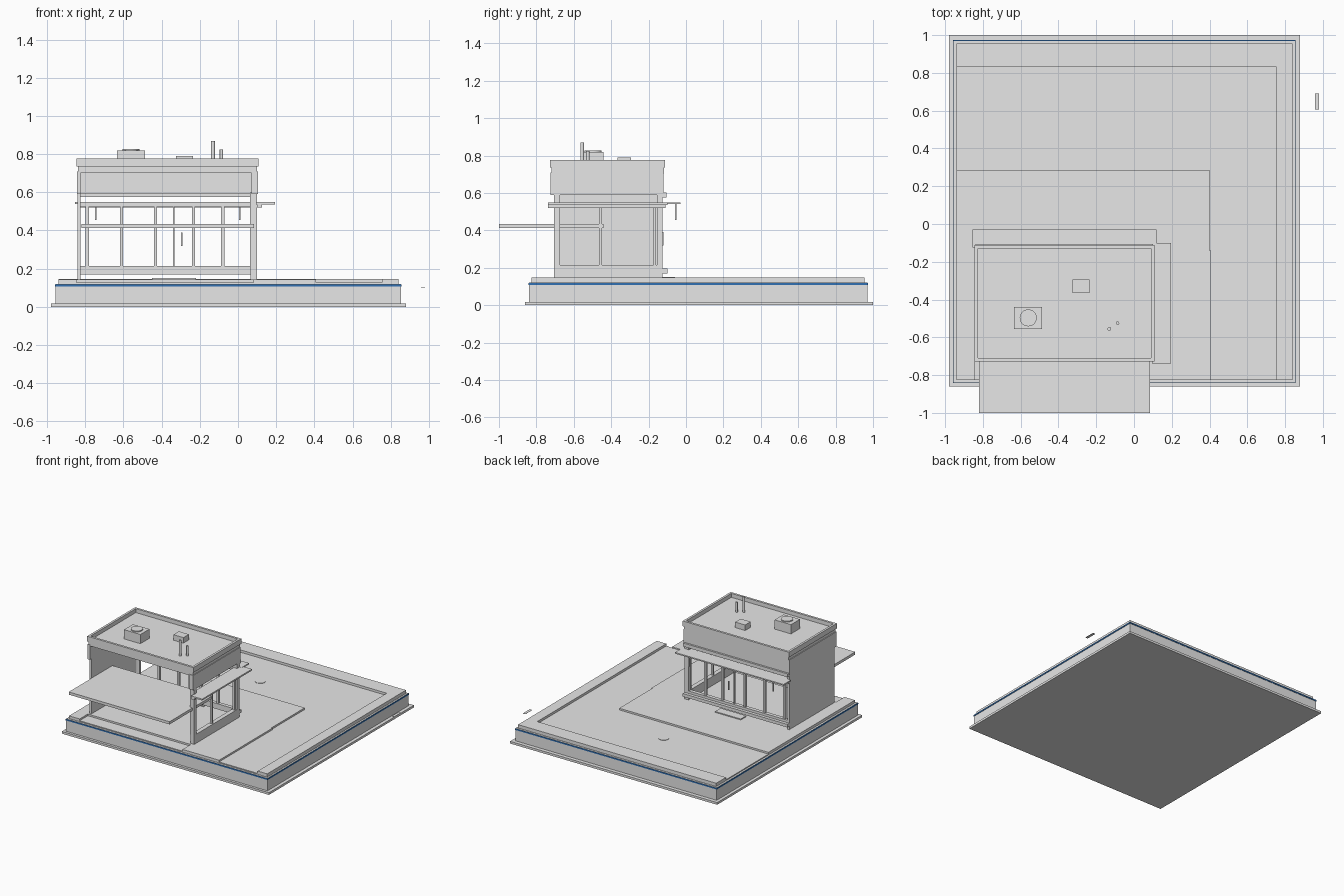
import bpy

if "Cube" in bpy.data.objects:
    bpy.data.objects.remove(bpy.data.objects["Cube"], do_unlink=True)


def material(name, rgb):
    m = bpy.data.materials.new(name)
    m.use_nodes = True
    m.diffuse_color = (*rgb, 1)
    m.node_tree.nodes["Principled BSDF"].inputs["Base Color"].default_value = (*rgb, 1)
    return m


GREY = material("plain_grey", (0.8, 0.8, 0.8))
BLUE = material("trim_blue", (0.03, 0.16, 0.45))


def box(name, xs, ys, zs, mat=GREY):
    """Box given by its range on each axis."""
    corners = [(x, y, z) for z in zs for y in ys for x in xs]
    faces = [(0, 2, 3, 1), (4, 5, 7, 6), (0, 1, 5, 4),
             (2, 6, 7, 3), (0, 4, 6, 2), (1, 3, 7, 5)]
    mesh = bpy.data.meshes.new(name)
    mesh.from_pydata(corners, [], faces)
    mesh.materials.append(mat)
    ob = bpy.data.objects.new(name, mesh)
    bpy.context.collection.objects.link(ob)
    return ob


def cylinder(name, x, y, r, z0, z1, sides=16):
    bpy.ops.mesh.primitive_cylinder_add(vertices=sides, radius=r, depth=z1 - z0,
                                        location=(x, y, (z0 + z1) / 2))
    ob = bpy.context.object
    ob.name = name
    ob.data.materials.append(GREY)
    bpy.ops.object.shade_smooth_by_angle()


def ring(name, xs, ys, zs, t, mat=GREY):
    """Four walls of thickness t just inside a rectangle."""
    (x0, x1), (y0, y1) = xs, ys
    box(name + "_front", xs, (y0, y0 + t), zs, mat)
    box(name + "_back", xs, (y1 - t, y1), zs, mat)
    box(name + "_left", (x1 - t, x1), (y0 + t, y1 - t), zs, mat)
    box(name + "_right", (x0, x0 + t), (y0 + t, y1 - t), zs, mat)


# Base: flange, plinth, blue trim line, yard
box("base_flange", (-0.98, 0.88), (-0.86, 1.0), (0, 0.018))
box("base_plinth", (-0.955, 0.853), (-0.84, 0.97), (0.018, 0.12))
ring("trim_line", (-0.958, 0.856), (-0.843, 0.973), (0.107, 0.118), 0.004, BLUE)
box("yard", (-0.94, 0.84), (-0.825, 0.955), (0.12, 0.128))

# Kerbs along the two streets
box("back_kerb", (-0.94, 0.84), (0.83, 0.955), (0.12, 0.147))
box("side_kerb", (0.755, 0.84), (-0.825, 0.83), (0.12, 0.147))

# Paved forecourt
PAVE = (0.12, 0.142)
box("paving_main", (-0.94, 0.4), (-0.72, 0.285), PAVE)
box("paving_front", (0.08, 0.408), (-0.825, -0.14), PAVE)
box("paving_corner", (-0.94, -0.845), (-0.825, -0.72), PAVE)
cylinder("manhole_cover", -0.15, 0.5, 0.04, 0.126, 0.131, 24)
box("door_step", (-0.45, -0.22), (-0.13, -0.06), (0.14, 0.15))

# Walls: solid right side, glazed back and left sides, open front
FLOOR, SILL, HEAD = 0.14, 0.215, 0.525
box("right_wall", (-0.84, -0.824), (-0.705, -0.125), (FLOOR, 0.71))
box("left_plinth", (0.065, 0.1), (-0.705, -0.125), (FLOOR, SILL))
box("back_plinth", (-0.824, 0.065), (-0.155, -0.125), (0.17, SILL))
box("back_sill", (-0.84, 0.1), (-0.125, -0.1), (0.17, 0.195))
box("back_fascia", (-0.84, 0.1), (-0.15, -0.12), (0.59, 0.71))
box("back_fascia_band", (-0.84, 0.1), (-0.13, -0.105), (0.575, 0.603))
box("left_fascia", (0.07, 0.105), (-0.725, -0.12), (0.59, 0.71))
box("right_fascia", (-0.844, -0.824), (-0.725, -0.12), (0.59, 0.71))
for tag, y in (("front", -0.69), ("back", -0.14)):
    box(f"corner_post_{tag}", (0.063, 0.1), (y - 0.015, y + 0.015), (SILL, 0.6))

# Window frames
for i, x in enumerate((-0.79, -0.61, -0.433, -0.232, -0.08)):
    box(f"back_mullion_{i + 1}", (x - 0.008, x + 0.008), (-0.15, -0.13), (0.17, 0.545))
for i, y in enumerate((-0.457, -0.168)):
    box(f"left_mullion_{i + 1}", (0.072, 0.092), (y - 0.007, y + 0.007), (SILL, 0.545))
box("back_head_rail", (-0.824, 0.065), (-0.152, -0.128), (HEAD, 0.548))
box("left_head_rail", (0.07, 0.1), (-0.705, -0.125), (HEAD, 0.548))
box("door_meeting_stile", (-0.341, -0.333), (-0.145, -0.135), (SILL, HEAD))
box("door_handle", (-0.298, -0.292), (-0.13, -0.12), (0.32, 0.39))

# Awnings over the glazed sides
box("back_awning", (-0.855, 0.12), (-0.125, -0.03), (0.54, 0.55))
box("left_awning", (0.095, 0.195), (-0.738, -0.1), (0.536, 0.548))
box("left_awning_beam", (0.1, 0.125), (-0.738, -0.11), (0.52, 0.536))
box("back_awning_beam", (-0.84, 0.1), (-0.125, -0.11), (0.52, 0.54))
for i, x in enumerate((-0.745, 0.01)):
    box(f"awning_hanger_{i + 1}", (x - 0.004, x + 0.004), (-0.059, -0.051), (0.455, 0.54))

# Front canopy reaching into the building
box("front_canopy", (-0.82, 0.085), (-1.0, -0.44), (0.413, 0.435))

# Roof and parapet
box("roof_slab", (-0.835, 0.098), (-0.715, -0.12), (0.705, 0.745))
ring("parapet_lower", (-0.838, 0.1), (-0.72, -0.118), (0.70, 0.735), 0.018)
ring("parapet_cap", (-0.845, 0.108), (-0.728, -0.112), (0.735, 0.777), 0.018)

# Roof equipment
box("roof_unit", (-0.635, -0.488), (-0.555, -0.44), (0.745, 0.82))
cylinder("roof_unit_fan", -0.56, -0.497, 0.045, 0.82, 0.828, 24)
box("roof_hatch", (-0.325, -0.235), (-0.365, -0.295), (0.745, 0.79))
cylinder("tall_vent", -0.131, -0.555, 0.01, 0.745, 0.87)
cylinder("short_vent", -0.087, -0.525, 0.009, 0.745, 0.825)

# Small loose plate beside the base
box("loose_plate", (0.958, 0.98), (0.605, 0.692), (0.099, 0.101))
